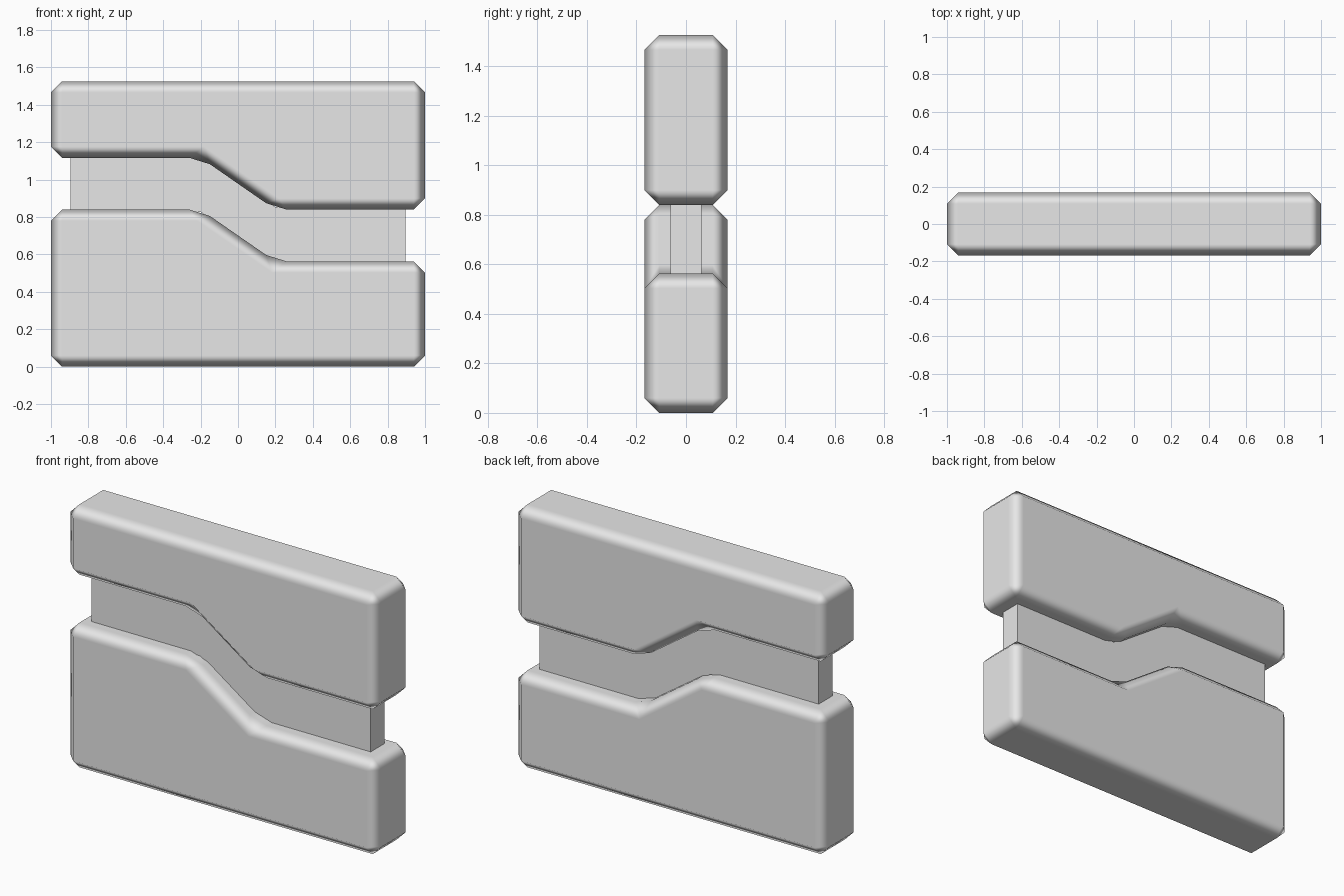
import bpy
import bmesh

default_cube = bpy.data.objects.get("Cube")
if default_cube:
    bpy.data.objects.remove(default_cube, do_unlink=True)

grey = bpy.data.materials.new("light_grey")
grey.use_nodes = True
grey.diffuse_color = (0.8, 0.8, 0.8, 1)
grey.node_tree.nodes["Principled BSDF"].inputs["Base Color"].default_value = (0.8, 0.8, 0.8, 1)

BEND = 0.2            # half width of the sloping step
HALF_DEPTH = 0.168
CHAMFER = 0.06


def step_edge(half_width, left_z, right_z):
    """Stepped line running from the low end (+x) to the high end (-x)."""
    return [(half_width, right_z), (BEND, right_z), (-BEND, left_z), (-half_width, left_z)]


def extrude_profile(name, points, half_depth, chamfer=0):
    """Solid made by extruding an x-z outline along y."""
    bm = bmesh.new()
    front = bm.faces.new([bm.verts.new((x, -half_depth, z)) for x, z in points])
    sides = bmesh.ops.extrude_face_region(bm, geom=[front], use_keep_orig=True)
    back = [g for g in sides["geom"] if isinstance(g, bmesh.types.BMVert)]
    bmesh.ops.translate(bm, verts=back, vec=(0, 2 * half_depth, 0))
    bmesh.ops.recalc_face_normals(bm, faces=bm.faces[:])
    mesh = bpy.data.meshes.new(name)
    bm.to_mesh(mesh)
    bm.free()
    mesh.materials.append(grey)
    obj = bpy.data.objects.new(name, mesh)
    bpy.context.collection.objects.link(obj)
    if chamfer:
        mesh.shade_smooth()
        bevel = obj.modifiers.new("chamfer", "BEVEL")
        bevel.width = chamfer
        bevel.segments = 1
        bevel.limit_method = "NONE"
        bevel.harden_normals = True
    return obj


# Lower block with its stepped top
extrude_profile("lower_block", [(-1, 0), (1, 0)] + step_edge(1, 0.84, 0.563),
                HALF_DEPTH, CHAMFER)

# Upper block with its stepped underside
extrude_profile("upper_block", [(-1, 1.526), (1, 1.526)] + step_edge(1, 1.117, 0.84),
                HALF_DEPTH, CHAMFER)

# Thin core filling the gap between the blocks
extrude_profile("core_strip",
                step_edge(0.895, 1.13, 0.853) + step_edge(0.895, 0.827, 0.55)[::-1],
                0.0625)
